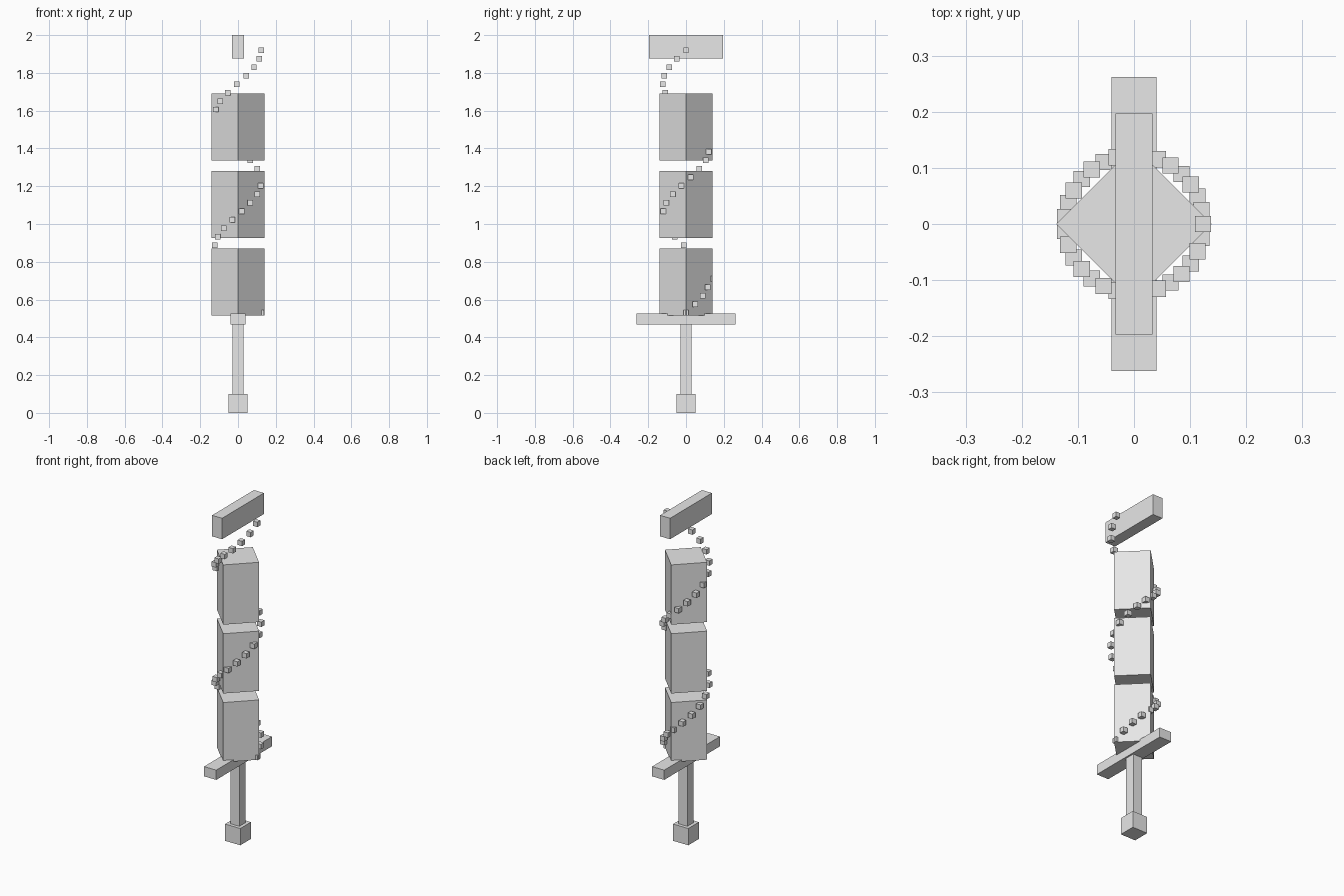
import bpy, math

if "Cube" in bpy.data.objects:
    bpy.data.objects.remove(bpy.data.objects["Cube"])

grey = bpy.data.materials.new("light_grey")
grey.diffuse_color = (0.8, 0.8, 0.8, 1)
grey.use_nodes = True
grey.node_tree.nodes["Principled BSDF"].inputs["Base Color"].default_value = grey.diffuse_color


def box(name, half_x, half_y, z0, z1, x=0, y=0, turn=0):
    bpy.ops.mesh.primitive_cube_add(size=1, location=(x, y, (z0 + z1) / 2),
                                    rotation=(0, 0, turn))
    ob = bpy.context.object
    ob.name = name
    ob.scale = (2 * half_x, 2 * half_y, z1 - z0)
    ob.data.materials.append(grey)
    return ob


# Handle, pommel and cross guard
box("pommel", 0.05, 0.05, 0, 0.10)
box("handle", 0.03, 0.03, 0.10, 0.47)
box("guard", 0.04, 0.262, 0.468, 0.526)

# Three floating blade blocks, standing on their corners
side = 0.139 / math.sqrt(2)
for i in range(3):
    z = 0.515 + 0.41 * i
    box(f"blade_block_{i + 1}", side, side, z, z + 0.356, turn=math.pi / 4)

# Floating tip bar
box("blade_tip", 0.033, 0.197, 1.875, 2.0)

# Two-turn spiral of small cubes around the blade
count, radius, half = 32, 0.123, 0.0145
for i in range(count):
    t = i / (count - 1)
    a = 4 * math.pi * t
    z = 0.53 + 1.39 * t
    box(f"spiral_cube_{i + 1}", half, half, z - half, z + half,
        radius * math.cos(a), radius * math.sin(a))
